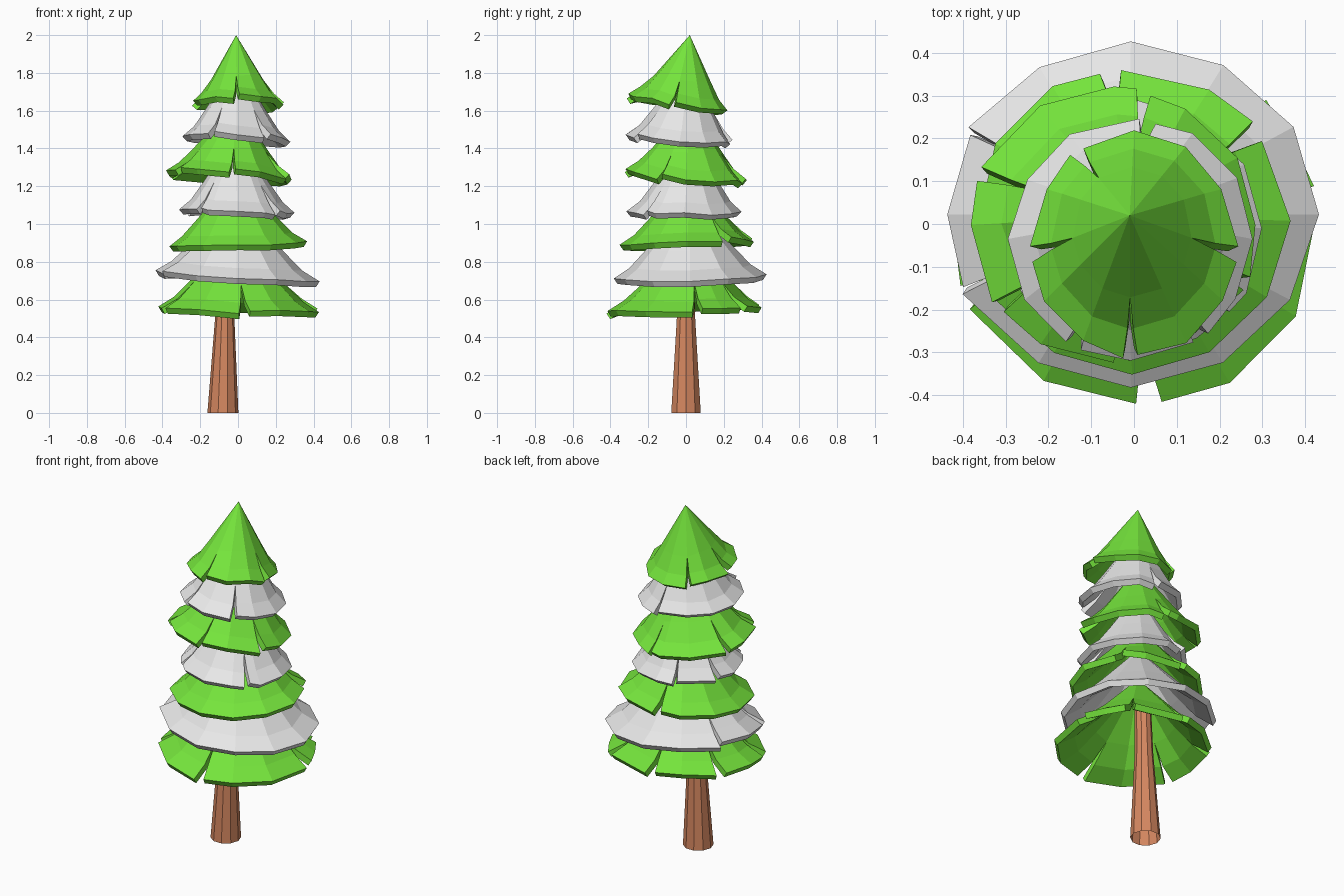
import bpy, bmesh, math, random

cube = bpy.data.objects.get("Cube")
if cube:
    bpy.data.objects.remove(cube, do_unlink=True)
random.seed(4)


def material(name, color):
    m = bpy.data.materials.new(name)
    m.use_nodes = True
    m.diffuse_color = (*color, 1)
    m.node_tree.nodes["Principled BSDF"].inputs["Base Color"].default_value = (*color, 1)
    return m


GREEN = material("leaf green", (0.178, 0.78, 0.045))
GREY = material("snow grey", (0.8, 0.8, 0.8))
BROWN = material("bark brown", (0.67, 0.245, 0.118))


def finish(bm, name, mat):
    mesh = bpy.data.meshes.new(name)
    bm.to_mesh(mesh)
    bm.free()
    mesh.materials.append(mat)
    obj = bpy.data.objects.new(name, mesh)
    bpy.context.collection.objects.link(obj)
    return obj


# Skirt profile: share of the radius, share of the height, share of the notch opening
RINGS = [(0.58, 0.36, 0), (0.8, 0.13, 0.5), (1, 0, 1)]


def tier(name, mat, xs, ys, zx, zy, top, notches, gap=4):
    """Flared skirt with split rim; xs, ys, zx, zy give extents and rim heights at the sides."""
    cx, cy = sum(xs) / 2, sum(ys) / 2
    rx, ry = (xs[1] - xs[0]) / 2, (ys[1] - ys[0]) / 2
    z0 = (sum(zx) + sum(zy)) / 4 + 0.015
    tilt_x, tilt_y = (zx[1] - zx[0]) / 2, (zy[1] - zy[0]) / 2

    # Columns: (angle, notch side); notches replace nearby regular columns
    cols = [(a, 0) for a in range(0, 360, 30)
            if all(abs((a - n + 180) % 360 - 180) > 11 for n in notches)]
    cols = sorted(cols + [(n, s) for n in notches for s in (-1, 1)])

    bm = bmesh.new()
    apex = bm.verts.new((-0.01, 0.02, top))
    grid = []
    for angle, side in cols:
        # Both sides of a notch share its inner tip
        column = [grid[-1][0]] if side == 1 else []
        jitter = random.uniform(0.98, 1.02)
        lift = random.uniform(-0.008, 0.008) + 0.008 * side
        for rf, hf, opening in RINGS[len(column):]:
            a = math.radians(angle + side * gap * opening)
            c, s = math.cos(a), math.sin(a)
            wobble = jitter if rf == 1 else 1
            x = -0.01 * (1 - rf) + cx * rf + rx * rf * c * wobble
            y = 0.02 * (1 - rf) + cy * rf + ry * rf * s * wobble
            z = z0 + (top - z0) * hf + (tilt_x * c + tilt_y * s + lift) * rf
            column.append(bm.verts.new((x, y, z)))
        grid.append(column)

    for i, left in enumerate(grid):
        if cols[i][1] == -1:
            continue
        right = grid[(i + 1) % len(grid)]
        bm.faces.new((apex, left[0], right[0]))
        for k in range(len(RINGS) - 1):
            bm.faces.new((left[k], left[k + 1], right[k + 1], right[k]))
    shell = finish(bm, name, mat).modifiers.new("thickness", "SOLIDIFY")
    shell.thickness = 0.035
    shell.offset = -1


# Foliage from bottom to top
tier("foliage_1_bottom", GREEN, (-0.425, 0.435), (-0.42, 0.4), (0.55, 0.535), (0.52, 0.55),
     0.95, (10, 50, 96, 150, 203, 274))
tier("foliage_2", GREY, (-0.44, 0.425), (-0.38, 0.425), (0.73, 0.67), (0.71, 0.73),
     1.13, (151, 206), gap=1)
tier("foliage_3", GREEN, (-0.37, 0.36), (-0.35, 0.365), (0.87, 0.9), (0.87, 0.9),
     1.27, (36, 98))
tier("foliage_4", GREY, (-0.31, 0.3), (-0.31, 0.29), (1.07, 1.04), (1.05, 1.05),
     1.48, (111, 158, 228, 316), gap=3)
tier("foliage_5", GREEN, (-0.385, 0.29), (-0.32, 0.315), (1.26, 1.22), (1.27, 1.22),
     1.64, (78, 158, 217, 273, 335), gap=3)
tier("foliage_6", GREY, (-0.29, 0.275), (-0.315, 0.245), (1.46, 1.43), (1.46, 1.42),
     1.86, (82, 242, 305))
tier("foliage_7_top", GREEN, (-0.24, 0.24), (-0.31, 0.215), (1.62, 1.62), (1.67, 1.59),
     2.0, (124, 185, 268, 355))

# Trunk: tapered ten-sided tube, open below, leaning slightly
SIDES = 10
bm = bmesh.new()
loops = []
for x, r, z in [(-0.08, 0.082, 0), (-0.07, 0.05, 0.52), (-0.06, 0.042, 0.9)]:
    loops.append([bm.verts.new((x + r * math.cos(math.tau * i / SIDES),
                                r * math.sin(math.tau * i / SIDES), z))
                  for i in range(SIDES)])
for low, high in zip(loops, loops[1:]):
    for i in range(SIDES):
        j = (i + 1) % SIDES
        bm.faces.new((low[i], low[j], high[j], high[i]))
bm.faces.new(loops[-1])
finish(bm, "trunk", BROWN)
